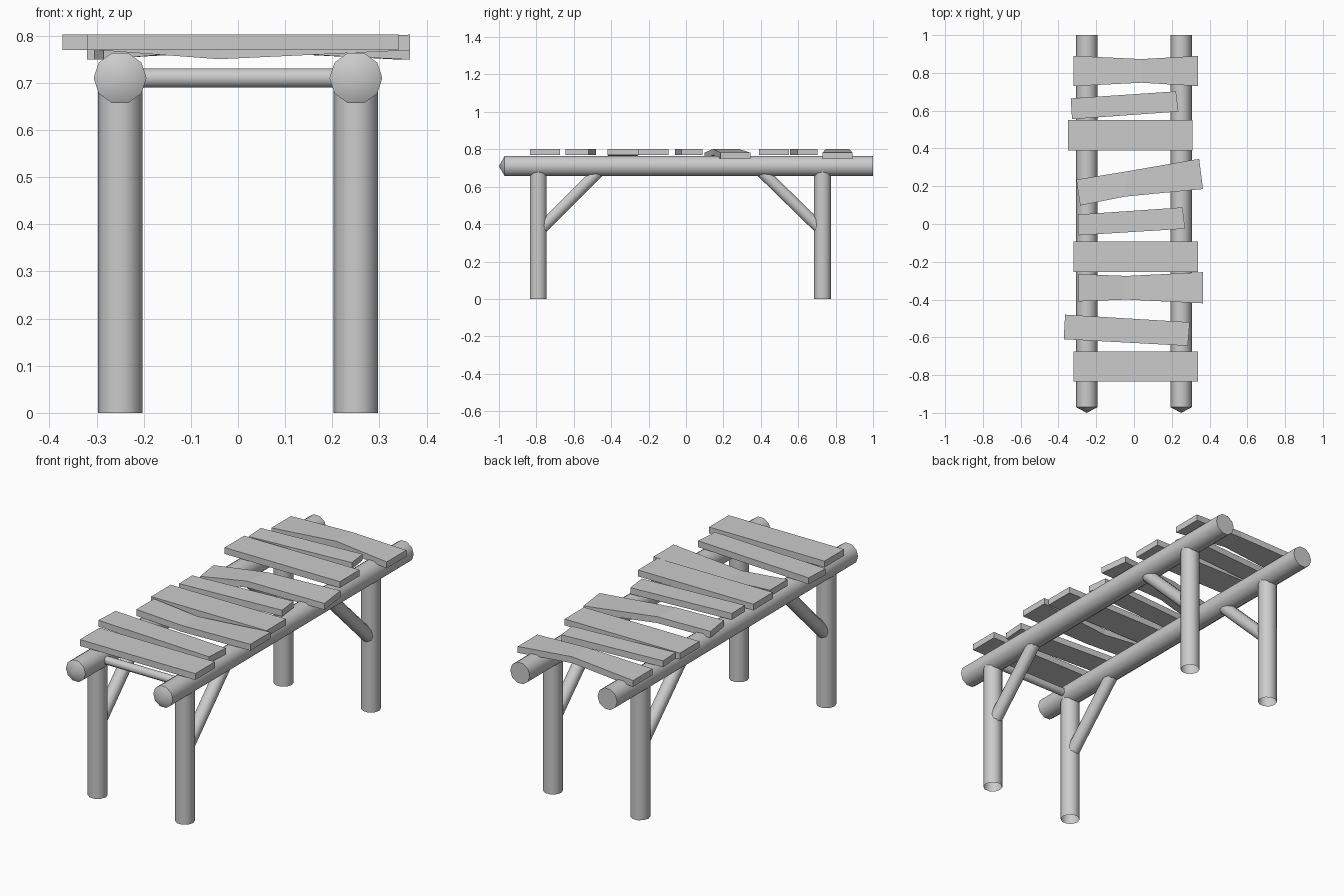
import bpy, bmesh, math
from mathutils import Vector

cube = bpy.data.objects.get("Cube")
if cube:
    bpy.data.objects.remove(cube, do_unlink=True)

grey = bpy.data.materials.new("plain_grey")
grey.use_nodes = True
colour = (0.6, 0.6, 0.6, 1)
grey.diffuse_color = colour
grey.node_tree.nodes["Principled BSDF"].inputs["Base Color"].default_value = colour


def finish(name, bm, smooth):
    bmesh.ops.recalc_face_normals(bm, faces=bm.faces)
    mesh = bpy.data.meshes.new(name)
    bm.to_mesh(mesh)
    bm.free()
    mesh.materials.append(grey)
    obj = bpy.data.objects.new(name, mesh)
    bpy.context.collection.objects.link(obj)
    if smooth:
        bpy.ops.object.select_all(action='DESELECT')
        obj.select_set(True)
        bpy.context.view_layer.objects.active = obj
        bpy.ops.object.shade_smooth_by_angle(angle=math.radians(40))
    return obj


def pole(name, start, end, radius, tip=0.0, back_cap=False, sides=10):
    """Round log between two points, with an optional pointed start and flat end."""
    start, end = Vector(start), Vector(end)
    axis = (end - start).normalized()
    u = Vector((0, 1, 0)) if abs(axis.x) > 0.9 else Vector((1, 0, 0))
    v = axis.cross(u)
    bm = bmesh.new()
    rings = []
    for centre in (start, end):
        rings.append([bm.verts.new(centre + radius * (u * math.cos(a) + v * math.sin(a)))
                      for a in (math.tau * i / sides for i in range(sides))])
    first, last = rings
    apex = bm.verts.new(start - axis * tip) if tip else None
    for i in range(sides):
        j = (i + 1) % sides
        bm.faces.new((first[i], first[j], last[j], last[i]))
        if apex:
            bm.faces.new((apex, first[j], first[i]))
    if back_cap:
        bm.faces.new(last)
    return finish(name, bm, True)


def plank(name, sections, top=0.802, thick=0.033):
    """Board through cross-sections: (x_front, y_front, x_back, y_back, z_shift)."""
    bm = bmesh.new()
    loops = []
    for xf, yf, xb, yb, dz in sections:
        hi, lo = top + dz, top - thick + dz
        loops.append([bm.verts.new(p) for p in
                      ((xf, yf, lo), (xb, yb, lo), (xb, yb, hi), (xf, yf, hi))])
    for a, b in zip(loops, loops[1:]):
        for i in range(4):
            j = (i + 1) % 4
            bm.faces.new((a[i], a[j], b[j], b[i]))
    bm.faces.new(loops[0])
    bm.faces.new(loops[-1])
    return finish(name, bm, False)


# Rails, legs and diagonal braces on both sides
for side, x in (("left", 0.25), ("right", -0.25)):
    pole(f"{side}_rail", (x, -0.97, 0.71), (x, 1, 0.71), 0.056, tip=0.03, back_cap=True)
    for end, y in (("front", -0.79), ("back", 0.73)):
        pole(f"{side}_{end}_leg", (x, y, 0), (x, y, 0.71), 0.047)
    pole(f"{side}_front_brace", (x, -0.77, 0.38), (x, -0.45, 0.70), 0.033)
    pole(f"{side}_back_brace", (x, 0.725, 0.368), (x, 0.385, 0.70), 0.033)

# Crossbar joining the front legs
pole("front_crossbar", (-0.25, -0.79, 0.71), (0.25, -0.79, 0.71), 0.021)

# Straight boards
for name, x, y in (("board_1", 0.01, -0.755), ("board_4", 0.01, -0.173),
                   ("board_7", -0.02, 0.47)):
    plank(name, [(s, y - 0.08, s, y + 0.08, 0) for s in (x - 0.33, x + 0.33)])

# Crooked boards
plank("board_2", [(-0.372, -0.61, -0.365, -0.48, 0), (0.285, -0.645, 0.295, -0.52, 0)])
plank("board_5", [(-0.295, -0.06, -0.297, 0.05, 0), (0.27, -0.025, 0.257, 0.088, 0)])
plank("board_8", [(-0.328, 0.555, -0.335, 0.665, 0), (0.235, 0.595, 0.222, 0.702, 0)])

# Bent boards
plank("board_3", [(-0.295, -0.41, -0.295, -0.265, 0), (-0.04, -0.4, -0.04, -0.275, -0.019),
                  (0.365, -0.42, 0.365, -0.255, 0)])
plank("board_6", [(-0.285, 0.098, -0.305, 0.235, -0.02), (-0.05, 0.145, -0.03, 0.28, 0),
                  (0.365, 0.185, 0.345, 0.345, -0.02)])
plank("board_9", [(-0.32, 0.73, -0.32, 0.89, -0.02), (0.04, 0.748, 0.04, 0.873, 0),
                  (0.34, 0.73, 0.34, 0.89, -0.02)])
